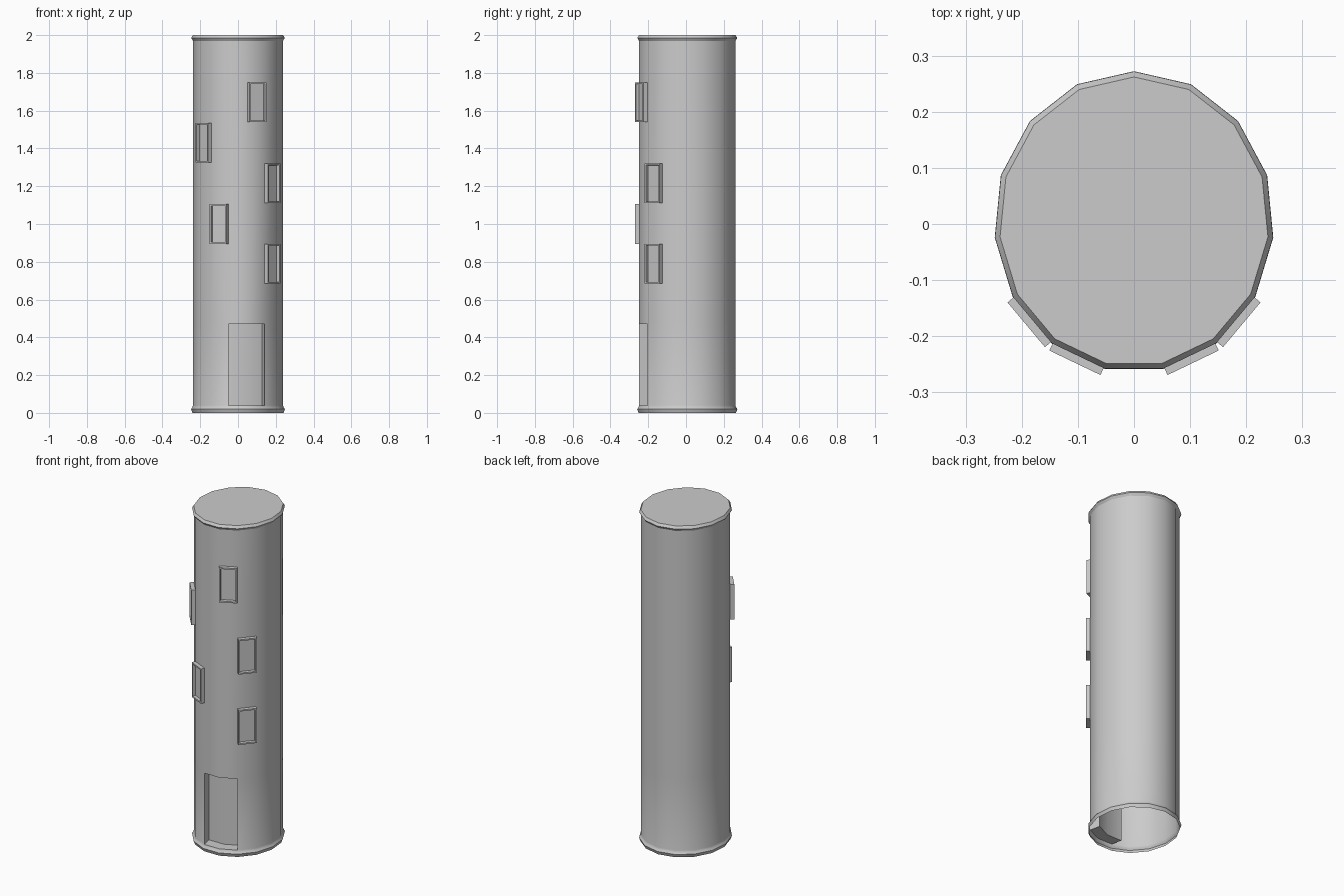
import bpy, bmesh, math
from mathutils import Vector

if "Cube" in bpy.data.objects:
    bpy.data.objects.remove(bpy.data.objects["Cube"])

SIDES = 15
STEP = 2 * math.pi / SIDES
RX, RY, CY = 0.24, 0.258, 0.004      # slightly oval wall, centre offset


def corner(i, z, s=1.0):
    """Corner i of the wall polygon; corner 0 points to the back, counted towards +x."""
    a = i * STEP
    return Vector((RX * s * math.sin(a), CY + RY * s * math.cos(a), z))


def finish(bm, name):
    bm.normal_update()
    for f in bm.faces:
        f.smooth = True
    for e in bm.edges:
        e.smooth = len(e.link_faces) == 2 and e.calc_face_angle(0) < math.radians(28)
    me = bpy.data.meshes.new(name)
    bm.to_mesh(me)
    bm.free()
    ob = bpy.data.objects.new(name, me)
    bpy.context.collection.objects.link(ob)
    return ob


# Tower shell: open bottom, flared rims, closed top
profile = [(0, 1.01), (0.02, 1.04), (0.03, 1.01), (0.04, 1), (0.47, 1),
           (1.97, 1), (1.985, 1.038), (2.0, 1.0)]
bm = bmesh.new()
rings = [[bm.verts.new(corner(i, z, s)) for i in range(SIDES)] for z, s in profile]
door_faces = []
for k in range(len(rings) - 1):
    for i in range(SIDES):
        j = (i + 1) % SIDES
        f = bm.faces.new((rings[k][j], rings[k][i], rings[k + 1][i], rings[k + 1][j]))
        if k == 3 and i in (6, 7):
            door_faces.append(f)
bm.faces.new(list(reversed(rings[-1])))

# Doorway: two wall panels pushed inwards together
bm.normal_update()
push = -sum((f.normal for f in door_faces), Vector()).normalized() * 0.065
ext = bmesh.ops.extrude_face_region(bm, geom=door_faces)
bmesh.ops.translate(bm, vec=push,
                    verts=[g for g in ext["geom"] if isinstance(g, bmesh.types.BMVert)])
bmesh.ops.delete(bm, geom=[f for f in door_faces if f.is_valid], context="FACES")
finish(bm, "tower_wall")


# Windows: raised frames with a sunken pane, each filling one wall panel
def window(name, side, z0, z1):
    bm = bmesh.new()
    a, b = corner(side + 1, z0), corner(side, z0)
    up = Vector((0, 0, z1 - z0))
    n = (b - a).cross(up).normalized()
    out = n * 0.023
    base = [a, b, b + up, a + up]
    back = [bm.verts.new(p) for p in base]
    front = [bm.verts.new(p + out) for p in base]
    for i in range(4):
        j = (i + 1) % 4
        bm.faces.new((back[i], back[j], front[j], front[i]))
    pane = bm.faces.new(front)
    bm.normal_update()
    bmesh.ops.inset_region(bm, faces=[pane], thickness=0.012)
    bmesh.ops.inset_region(bm, faces=[pane], thickness=0.001, depth=-0.019)
    finish(bm, name)


for k, (side, z0) in enumerate([(6, 1.54), (9, 1.325), (5, 1.11), (8, 0.895), (5, 0.685)]):
    window(f"window_{k + 1}", side, z0, z0 + 0.21)
